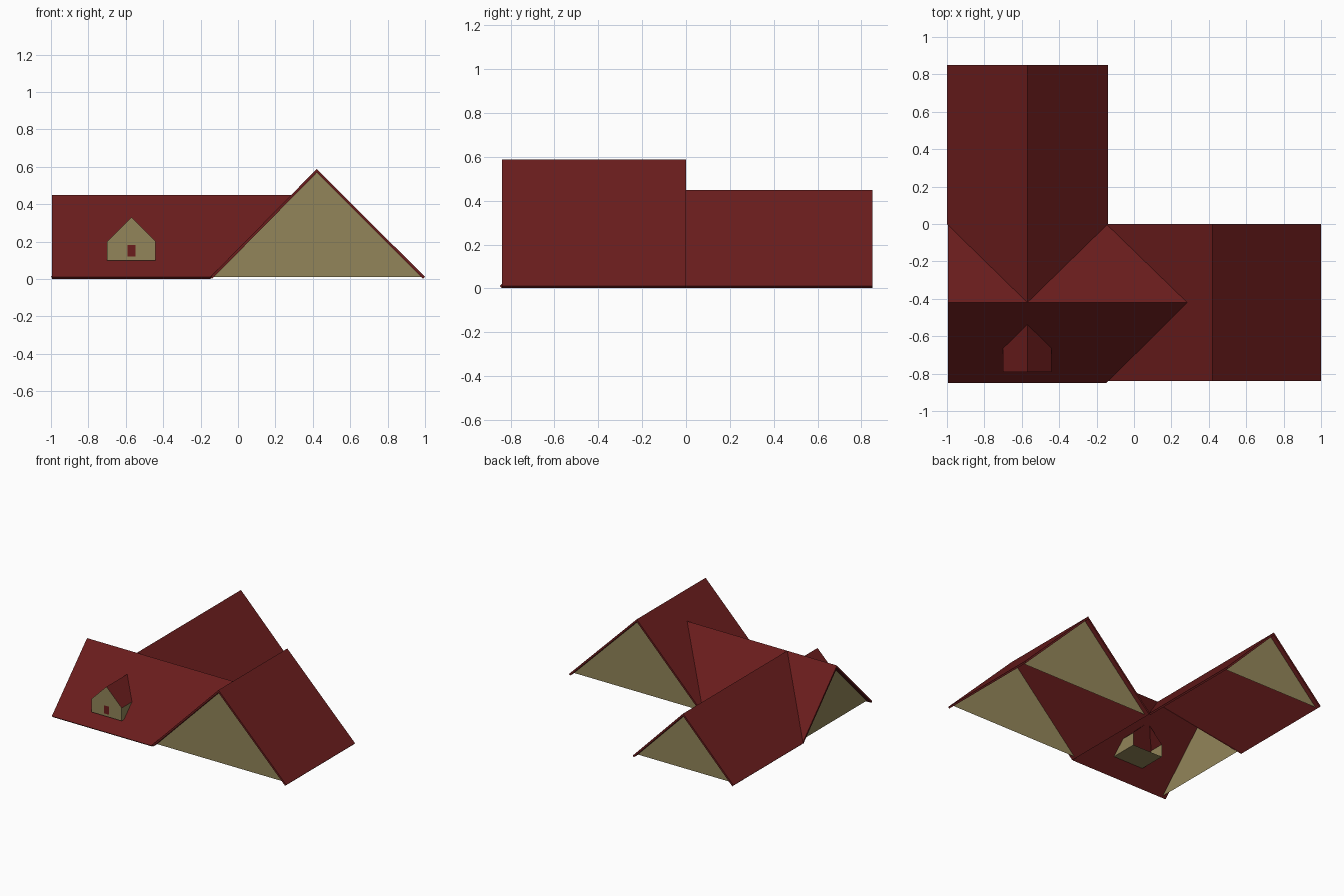
import bpy, bmesh
from mathutils import Vector

if "Cube" in bpy.data.objects:
    bpy.data.objects.remove(bpy.data.objects["Cube"])

def material(name, color):
    m = bpy.data.materials.new(name)
    m.diffuse_color = (*color, 1)
    m.use_nodes = True
    m.node_tree.nodes["Principled BSDF"].inputs["Base Color"].default_value = m.diffuse_color
    return m

RED = material("roof_red", (0.145, 0.012, 0.012))
TAN = material("wall_tan", (0.29, 0.235, 0.10))
T = 0.014      # roof sheet thickness
E = 0.011      # eave height
INSET = 0.035  # gable walls sit just inside the roof edge

def build(name, polys, mat, thick=0.0, up=False):
    bm = bmesh.new()
    for pts in polys:
        f = bm.faces.new([bm.verts.new(p) for p in pts])
        f.normal_update()
        if up and f.normal.z < 0:
            f.normal_flip()
    bmesh.ops.remove_doubles(bm, verts=bm.verts[:], dist=1e-4)
    me = bpy.data.meshes.new(name)
    bm.to_mesh(me)
    bm.free()
    ob = bpy.data.objects.new(name, me)
    bpy.context.collection.objects.link(ob)
    me.materials.append(mat)
    if thick:
        s = ob.modifiers.new("thickness", 'SOLIDIFY')
        s.thickness = thick
        s.offset = -1
        s.use_even_offset = True
    return ob

# shared corner points
RX, RZ = 0.421, 0.588              # right wing ridge
EX = -0.148                        # right wing inner eave
FY = -0.84                         # right wing front edge
LY, LZ = -0.42, 0.45               # left wing ridge
LX = -0.995                        # left wing outer edge
BX = -0.57                         # back wing ridge
valley_top = Vector((0.285, LY, LZ))
cross = Vector((BX, LY, LZ))       # where the two low ridges meet

# right wing: gable roof with ridge running front to back
build("right_wing_roof", [
    [(RX, FY, RZ), (1, FY, E), (1, 0, E), (RX, 0, RZ)],
    [(RX, FY, RZ), (RX, 0, RZ), (EX, 0, E), (EX, FY, E)],
], RED, T, True)

# left wing: ridge running across, ending at the valleys
build("left_wing_roof", [
    [(LX, -0.85, E), (EX, -0.85, E), valley_top, cross, (LX, LY, LZ)],
    [(LX, LY, LZ), cross, (LX, 0, E)],
    [cross, valley_top, (-0.14, 0, E)],
], RED, T, True)

# back wing: ridge running to the rear
build("back_wing_roof", [
    [cross, (BX, 0.85, LZ), (-1, 0.85, E), (-1, 0, E)],
    [cross, (-0.14, 0, E), (-0.14, 0.85, E), (BX, 0.85, LZ)],
], RED, T, True)

# triangular gable walls
D = 0.014
for name, y, a, b, rx, rz in [
        ("front_gable", FY + INSET, EX, 1, RX, RZ),
        ("rear_right_gable", -INSET, EX, 1, RX, RZ),
        ("back_wing_gable", 0.85 - INSET, -1, -0.14, BX, LZ)]:
    build(name, [[(a + D, y, E), (b - D, y, E), (rx, y, rz - D)]], TAN)
x = LX + INSET
build("left_gable", [[(x, -0.85 + D, E), (x, -D, E), (x, LY, LZ - D)]], TAN)

# dormer: pentagon tube through the roof, open at the back
DY, DB, HW, H = -0.79, -0.53, 0.13, 0.008
prof = [(BX - HW, 0.10), (BX + HW, 0.10), (BX + HW, 0.20), (BX, 0.33), (BX - HW, 0.20)]
ring = lambda y: [(px, y, pz) for px, pz in prof]
front, back = ring(DY), ring(DB)
sides = [[front[i], back[i], back[(i + 1) % 5], front[(i + 1) % 5]] for i in range(5)]
build("dormer_walls", [sides[i] for i in (0, 1, 4)], TAN)
build("dormer_roof", [sides[2], sides[3]], RED)
build("dormer_front", [front], TAN)

# dormer window panel
build("dormer_window", [[(BX + sx * 0.021, DY - 0.002, z) for sx, z in
      ((-1, 0.12), (1, 0.12), (1, 0.182), (-1, 0.182))]], RED)
